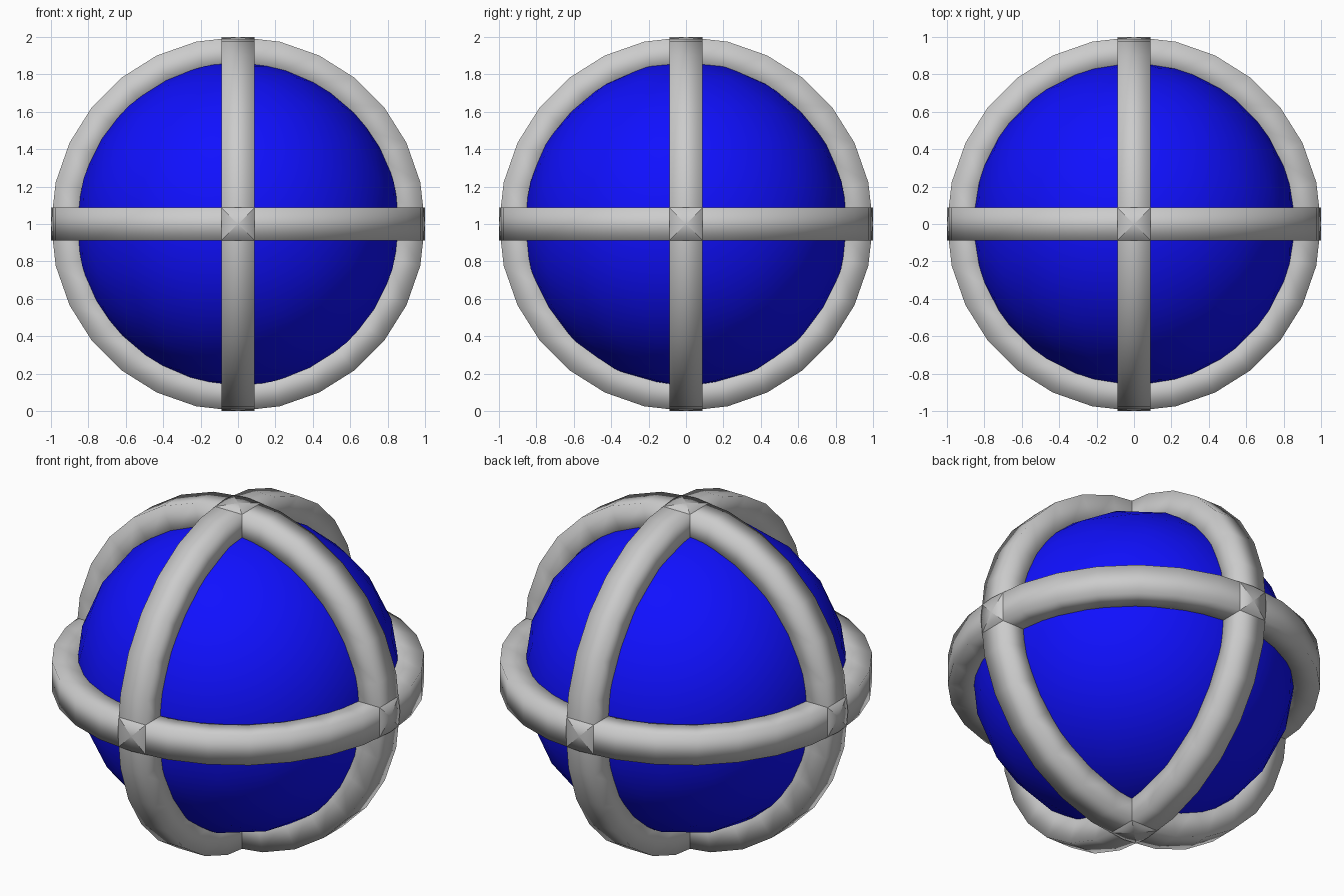
import bpy, bmesh
from math import pi, sin, cos
from mathutils import Matrix

if "Cube" in bpy.data.objects:
    bpy.data.objects.remove(bpy.data.objects["Cube"])

CENTRE = (0, 0, 1)
SEGMENTS = 28
OUTER, INNER, HALF = 1.0, 0.825, 0.0875


def finish(bm, name):
    mesh = bpy.data.meshes.new(name)
    bmesh.ops.recalc_face_normals(bm, faces=bm.faces)
    for f in bm.faces:
        f.smooth = True
    bm.to_mesh(mesh)
    bm.free()
    obj = bpy.data.objects.new(name, mesh)
    obj.location = CENTRE
    bpy.context.collection.objects.link(obj)
    return obj


def ring(name, rotation):
    # square section swept round a circle, softly shaded across its corners
    bm = bmesh.new()
    section = [(OUTER, -HALF), (OUTER, HALF), (INNER, HALF), (INNER, -HALF)]
    loops = []
    for i in range(SEGMENTS):
        a = 2 * pi * i / SEGMENTS
        loops.append([bm.verts.new((r * cos(a), r * sin(a), h)) for r, h in section])
    for i in range(SEGMENTS):
        p, q = loops[i], loops[(i + 1) % SEGMENTS]
        for j in range(4):
            k = (j + 1) % 4
            bm.faces.new((p[j], q[j], q[k], p[k]))
    bmesh.ops.transform(bm, matrix=rotation, verts=bm.verts)
    return finish(bm, name)


# three bands crossing at right angles
ring("level_ring", Matrix.Identity(4))
ring("front_upright_ring", Matrix.Rotation(pi / 2, 4, 'X'))
ring("side_upright_ring", Matrix.Rotation(pi / 2, 4, 'Y'))

# blue ball inside the bands
bm = bmesh.new()
bmesh.ops.create_icosphere(bm, subdivisions=3, radius=0.872)
ball = finish(bm, "ball")
blue = bpy.data.materials.new("blue")
blue.diffuse_color = (0.005, 0.005, 1.0, 1.0)
blue.use_nodes = True
blue.node_tree.nodes["Principled BSDF"].inputs["Base Color"].default_value = blue.diffuse_color
ball.data.materials.append(blue)
